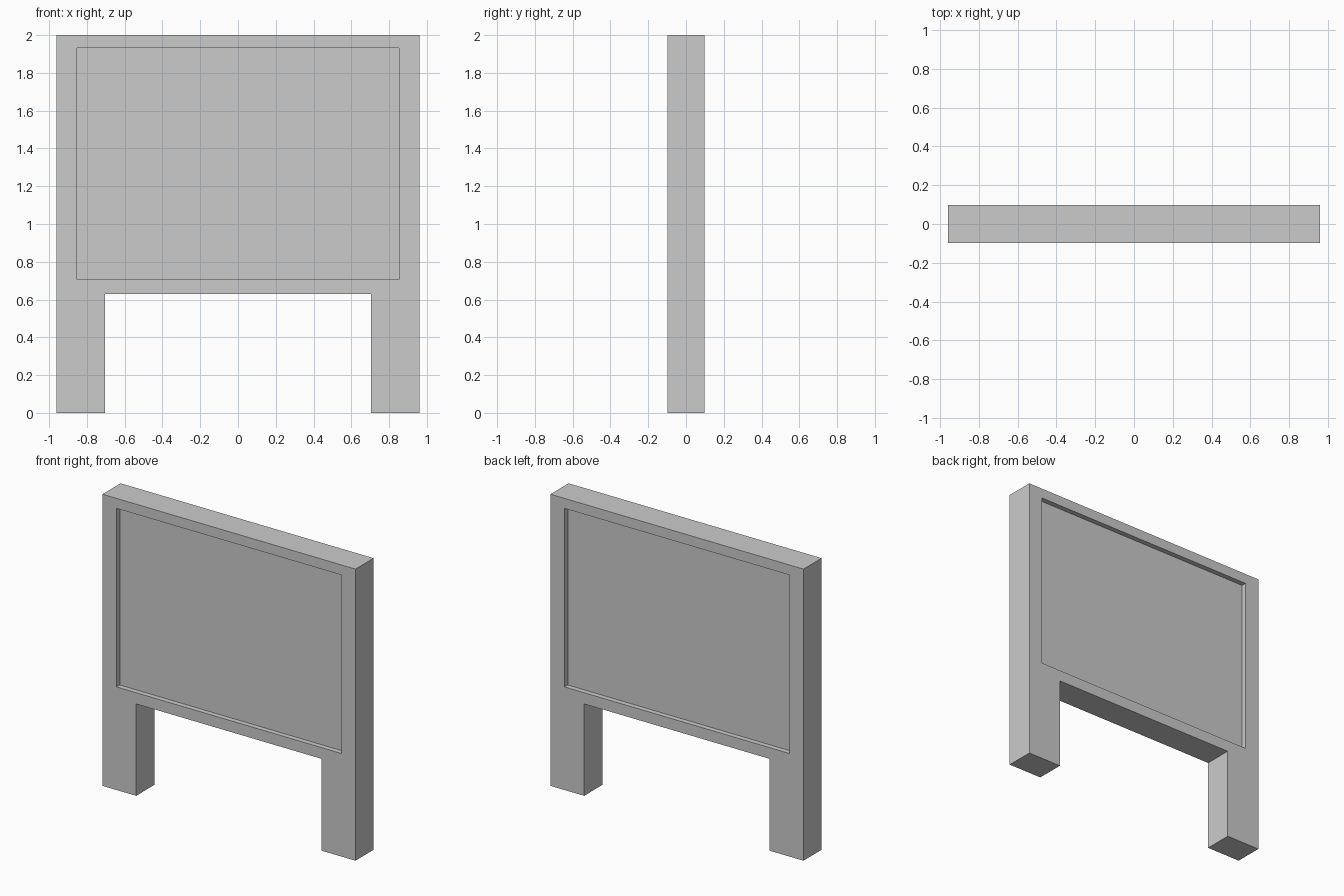
import bpy, bmesh
from mathutils import Vector

if "Cube" in bpy.data.objects:
    bpy.data.objects.remove(bpy.data.objects["Cube"])

HALF_W, HALF_D, TOP, BOTTOM = 0.96, 0.098, 2.0, 0.63
LEG_INNER = 0.704
PANEL_X, PANEL_LOW, PANEL_HIGH = 0.853, 0.707, 1.931
RECESS = 0.035


def add_box(bm, lo, hi):
    lo, hi = Vector(lo), Vector(hi)
    verts = bmesh.ops.create_cube(bm, size=1)["verts"]
    for v in verts:
        v.co = (lo + hi) / 2 + v.co * (hi - lo)


def finish(bm, name):
    bmesh.ops.recalc_face_normals(bm, faces=bm.faces[:])
    mesh = bpy.data.meshes.new(name)
    bm.to_mesh(mesh)
    bm.free()
    obj = bpy.data.objects.new(name, mesh)
    bpy.context.collection.objects.link(obj)
    return obj


# Framed board: inset the front and back, then sink a recess into each
bm = bmesh.new()
add_box(bm, (-HALF_W, -HALF_D, BOTTOM), (HALF_W, HALF_D, TOP))
bm.normal_update()
mid = (TOP + BOTTOM) / 2
for face in [f for f in bm.faces if abs(f.normal.y) > 0.9]:
    side = 1 if face.normal.y > 0 else -1
    bmesh.ops.inset_region(bm, faces=[face], thickness=0.05)
    for v in face.verts:
        v.co.x = PANEL_X if v.co.x > 0 else -PANEL_X
        v.co.z = PANEL_HIGH if v.co.z > mid else PANEL_LOW
    inner = bmesh.ops.extrude_discrete_faces(bm, faces=[face])["faces"][0]
    for v in inner.verts:
        v.co.y = side * (HALF_D - RECESS)
finish(bm, "framed_board")

# Legs, flush with the outer edges of the board
for name, side in (("left_leg", -1), ("right_leg", 1)):
    bm = bmesh.new()
    x0, x1 = sorted((side * LEG_INNER, side * HALF_W))
    add_box(bm, (x0, -HALF_D, 0), (x1, HALF_D, BOTTOM))
    # open top where the leg meets the board
    bm.normal_update()
    top = [f for f in bm.faces if f.calc_center_median().z > BOTTOM - 0.01]
    bmesh.ops.delete(bm, geom=top, context='FACES_ONLY')
    finish(bm, name)
